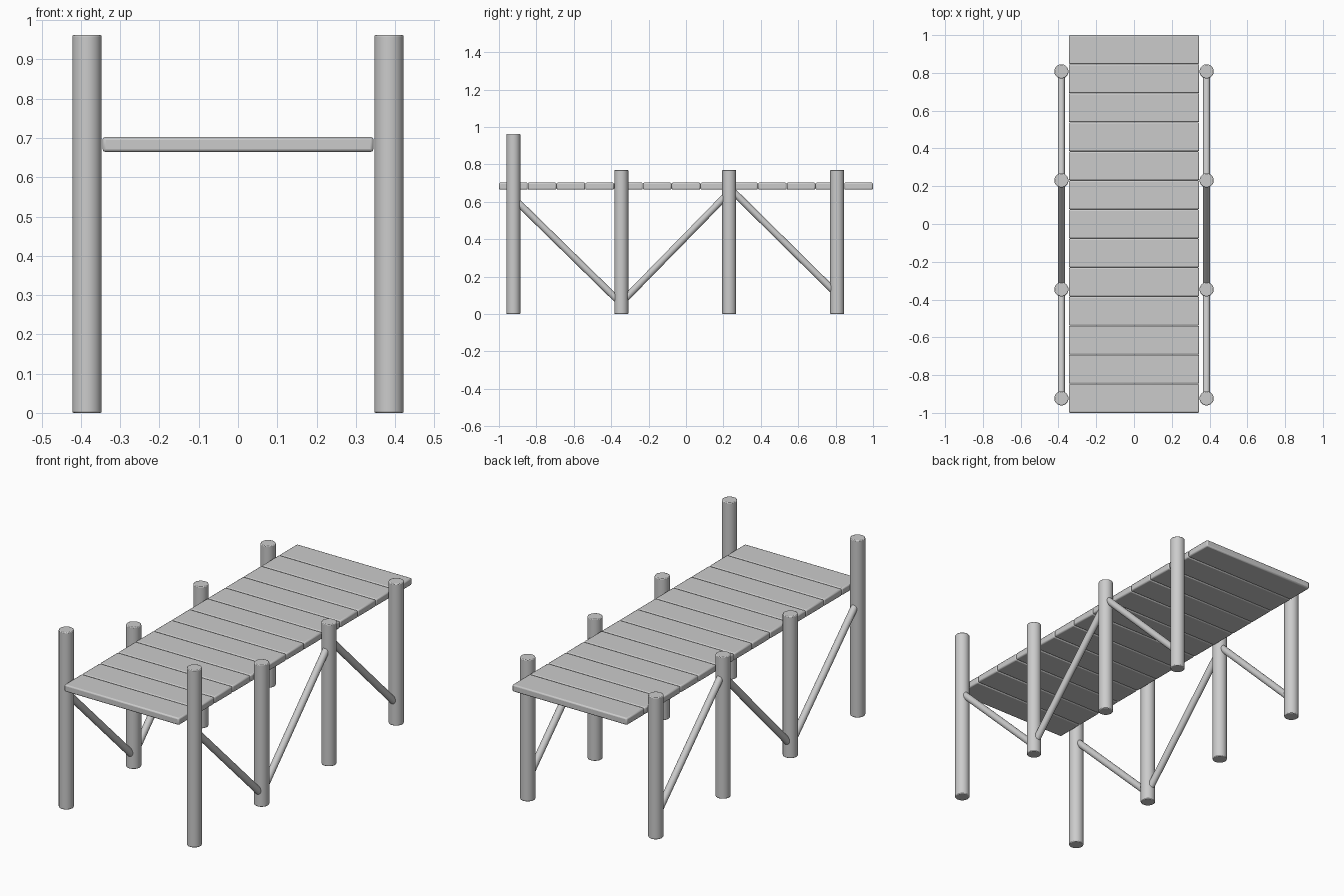
import bpy
from mathutils import Vector

if "Cube" in bpy.data.objects:
    bpy.data.objects.remove(bpy.data.objects["Cube"])

PITCH = 2 / 13
POST_X = 0.3845
POST_Y = [-0.923, -0.346, 0.231, 0.808]


def finish(ob, name, bevel=0.0):
    ob.name = name
    bpy.ops.object.transform_apply(location=False, rotation=False, scale=True)
    if bevel:
        mod = ob.modifiers.new("soft_edges", "BEVEL")
        mod.width = bevel
        mod.segments = 2
        mod.limit_method = "ANGLE"
        mod.angle_limit = 0.7
    bpy.ops.object.shade_smooth_by_angle(angle=0.6)


def rod(name, a, b, radius, sides, bevel=0.0):
    a, b = Vector(a), Vector(b)
    d = b - a
    bpy.ops.mesh.primitive_cylinder_add(
        vertices=sides, radius=radius, depth=d.length, location=(a + b) / 2,
        rotation=d.to_track_quat("Z", "Y").to_euler())
    finish(bpy.context.object, name, bevel)


# deck planks
for i in range(13):
    bpy.ops.mesh.primitive_cube_add(size=1, location=(0, -1 + PITCH * (i + 0.5), 0.6835))
    bpy.context.object.scale = (0.69, PITCH - (0.001), 0.038)
    finish(bpy.context.object, f"deck_plank_{i + 1}", 0.007)

# diagonal brace heights at each end, post to post
BRACES = [(0.62, 0.055), (0.06, 0.65), (0.675, 0.105)]

for side, sx in (("left", -1), ("right", 1)):
    x = sx * POST_X
    # posts, taller at the front
    for i, y in enumerate(POST_Y):
        top = 0.962 if i == 0 else 0.77
        rod(f"{side}_post_{i + 1}", (x, y, 0), (x, y, top), 0.0375, 32, 0.004)
    # zigzag braces
    for i, (z0, z1) in enumerate(BRACES):
        rod(f"{side}_brace_{i + 1}", (x, POST_Y[i], z0), (x, POST_Y[i + 1], z1), 0.0185, 24)
